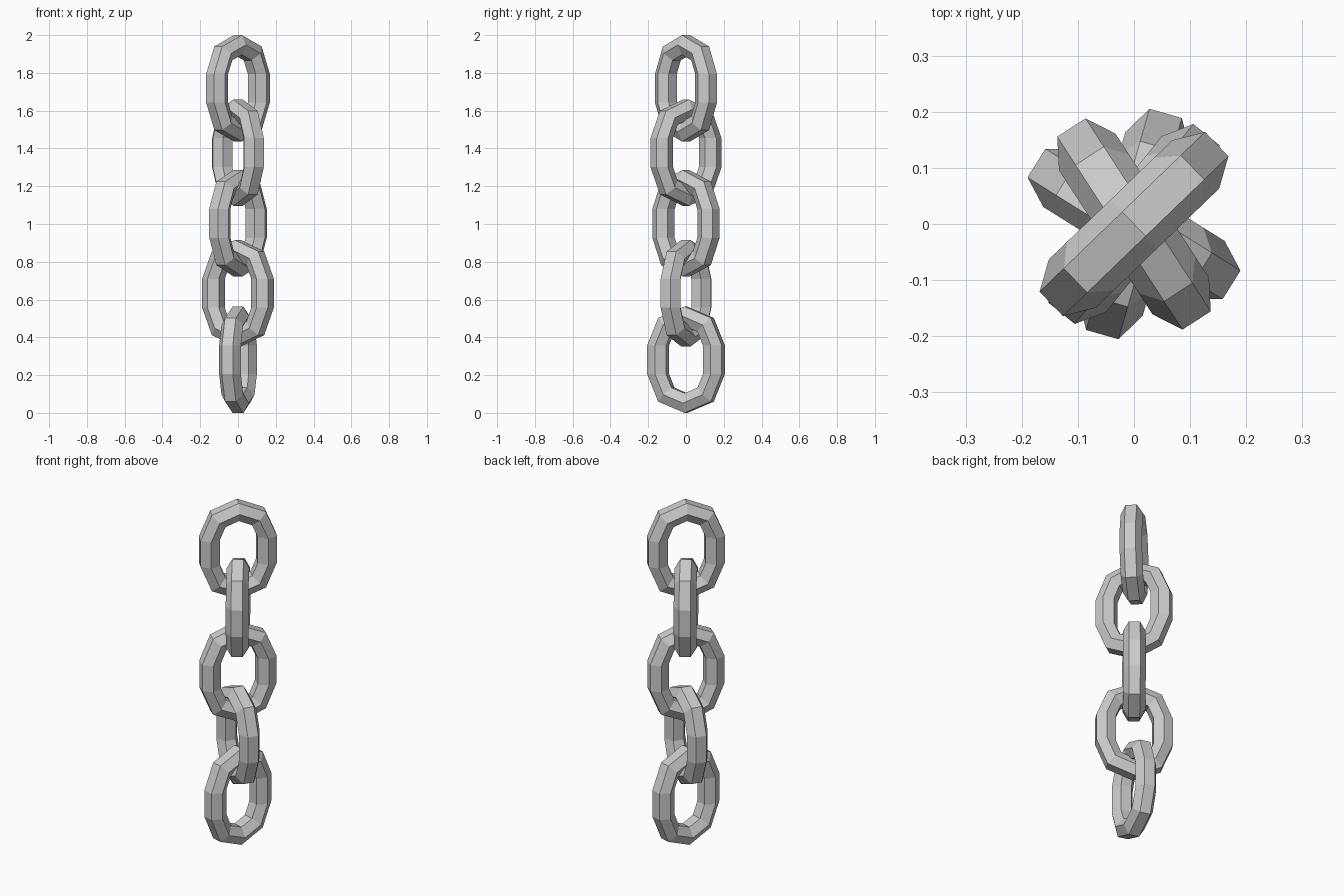
import bpy, bmesh
from math import sin, cos, radians

if "Cube" in bpy.data.objects:
    bpy.data.objects.remove(bpy.data.objects["Cube"])

OUTER = 0.205      # outer radius of the rounded link ends
TUBE = 0.06        # radius of the six-sided bar
HEIGHT = 0.563     # overall link height
CENTRE = OUTER - TUBE * cos(radians(30))
HALF = HEIGHT / 2 - OUTER   # half of the straight side


def make_link(name, bottom, turn):
    bm = bmesh.new()
    # ten stations round the link: two octagon halves joined by straight sides
    stations = [(a, HALF) for a in range(0, 181, 45)]
    stations += [(a, -HALF) for a in range(180, 361, 45)]
    rings = []
    for angle, shift in stations:
        a = radians(angle)
        ring = []
        for i in range(6):
            t = radians(30 + 60 * i)
            r = CENTRE + TUBE * cos(t)
            ring.append(bm.verts.new((r * cos(a), TUBE * sin(t), r * sin(a) + shift)))
        rings.append(ring)
    for k, ring in enumerate(rings):
        nxt = rings[(k + 1) % len(rings)]
        for i in range(6):
            j = (i + 1) % 6
            bm.faces.new((ring[i], ring[j], nxt[j], nxt[i]))
    bmesh.ops.recalc_face_normals(bm, faces=bm.faces)
    mesh = bpy.data.meshes.new(name)
    bm.to_mesh(mesh)
    bm.free()
    obj = bpy.data.objects.new(name, mesh)
    obj.location.z = bottom + HEIGHT / 2
    obj.rotation_euler.z = radians(turn)
    bpy.context.collection.objects.link(obj)


# interlocked links from the bottom up: bottom height, turn about z
for n, (z, turn) in enumerate([(0, 74), (0.352, -32), (0.722, 51),
                               (1.096, -57), (1.437, 44)], 1):
    make_link(f"chain_link_{n}", z, turn)
